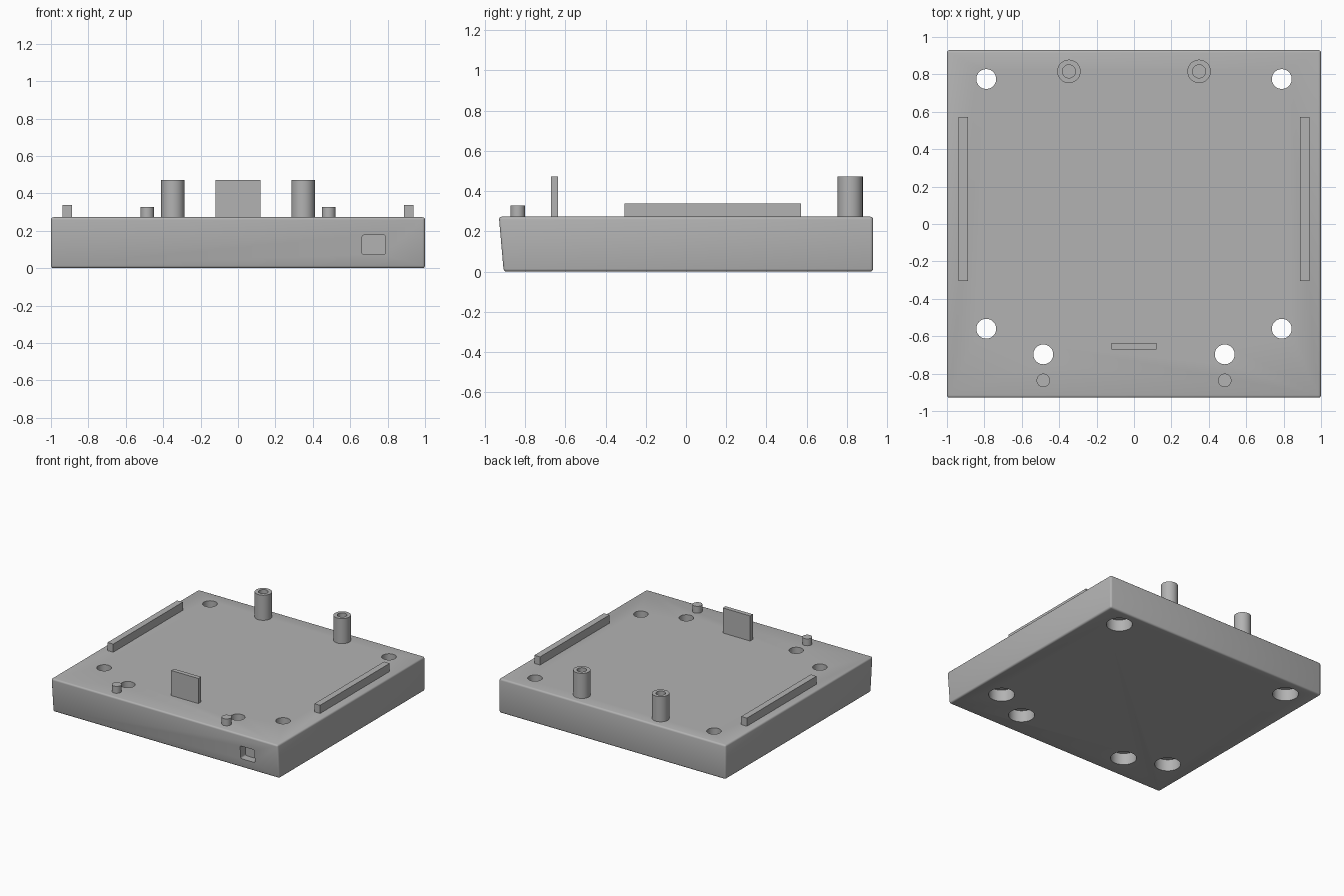
import bpy, bmesh, math
from mathutils import Matrix

cube = bpy.data.objects.get("Cube")
if cube:
    bpy.data.objects.remove(cube, do_unlink=True)

grey = bpy.data.materials.new("plain grey")
grey.use_nodes = True
colour = (0.448, 0.448, 0.448, 1)
grey.diffuse_color = colour
grey.node_tree.nodes["Principled BSDF"].inputs["Base Color"].default_value = colour

TOP = 0.273      # top of the plate
SINK = 0.01      # overlap of parts into the plate


def finish(name, bm):
    bmesh.ops.recalc_face_normals(bm, faces=bm.faces)
    mesh = bpy.data.meshes.new(name)
    bm.to_mesh(mesh)
    bm.free()
    mesh.materials.append(grey)
    obj = bpy.data.objects.new(name, mesh)
    bpy.context.collection.objects.link(obj)
    return obj


def box(name, low, high):
    bm = bmesh.new()
    bmesh.ops.create_cube(bm, size=1)
    for v in bm.verts:
        v.co = [a if c < 0 else b for c, a, b in zip(v.co, low, high)]
    return finish(name, bm)


def turned(name, x, y, profile, sides=48):
    """Closed round solid from (radius, height) rings."""
    bm = bmesh.new()
    rings = []
    for r, z in profile:
        angles = [math.tau * i / sides for i in range(sides)]
        rings.append([bm.verts.new((x + r * math.cos(a), y + r * math.sin(a), z)) for a in angles])
    for a, b in zip(rings, rings[1:]):
        for i in range(sides):
            j = (i + 1) % sides
            bm.faces.new((a[i], a[j], b[j], b[i]))
    bm.faces.new(rings[0])
    bm.faces.new(rings[-1])
    return finish(name, bm)


def select_only(obj):
    bpy.ops.object.select_all(action='DESELECT')
    obj.select_set(True)
    bpy.context.view_layer.objects.active = obj


def smooth(obj):
    select_only(obj)
    bpy.ops.object.shade_smooth_by_angle(angle=math.radians(35))


def cut(obj, cutter):
    cutter.hide_render = True
    mod = obj.modifiers.new("cut", 'BOOLEAN')
    mod.operation = 'DIFFERENCE'
    mod.solver = 'EXACT'
    mod.object = cutter
    select_only(obj)
    bpy.ops.object.modifier_apply(modifier=mod.name)
    bpy.data.objects.remove(cutter, do_unlink=True)


# Base plate with a leaning front and softened edges
plate = box("base_plate", (-1, -0.93, 0), (1, 0.93, TOP))
for v in plate.data.vertices:
    if v.co.y < 0 and v.co.z < 0.1:
        v.co.y += 0.024
bevel = plate.modifiers.new("soft edges", 'BEVEL')
bevel.width = 0.014
bevel.segments = 3
select_only(plate)
bpy.ops.object.modifier_apply(modifier=bevel.name)

# Screw holes, counterbored from below
for side in (-1, 1):
    for x, y in ((0.79, 0.775), (0.79, -0.56), (0.485, -0.697)):
        cut(plate, turned("hole_cutter", side * x, y,
                          [(0.095, -0.1), (0.095, 0.093), (0.053, 0.093), (0.053, 0.4)]))

# Rounded port recess in the front
port = bmesh.new()
bmesh.ops.create_cube(port, size=1, matrix=Matrix.Translation((0.726, -0.93, 0.125))
                      @ Matrix.Diagonal((0.126, 0.16, 0.105, 1)))
long_edges = [e for e in port.edges if abs(e.verts[0].co.y - e.verts[1].co.y) > 0.1]
bmesh.ops.bevel(port, geom=long_edges, offset=0.012, segments=4, profile=0.5, affect='EDGES')
cut(plate, finish("port_cutter", port))
smooth(plate)

# Upright tab near the front
box("front_tab", (-0.12, -0.671, TOP - SINK), (0.12, -0.636, 0.473))

# Mirrored rails, locating pins and hollow standoffs
for side, label in ((-1, "right"), (1, "left")):
    x1, x2 = sorted((side * 0.888, side * 0.938))
    box(label + "_rail", (x1, -0.305, TOP - SINK), (x2, 0.572, 0.338))
    smooth(turned(label + "_locating_pin", side * 0.485, -0.836,
                  [(0.036, TOP - SINK), (0.036, 0.328)]))
    smooth(turned(label + "_standoff", side * 0.348, 0.816,
                  [(0.0625, TOP - SINK), (0.0625, 0.473), (0.035, 0.473), (0.035, TOP + SINK)]))
